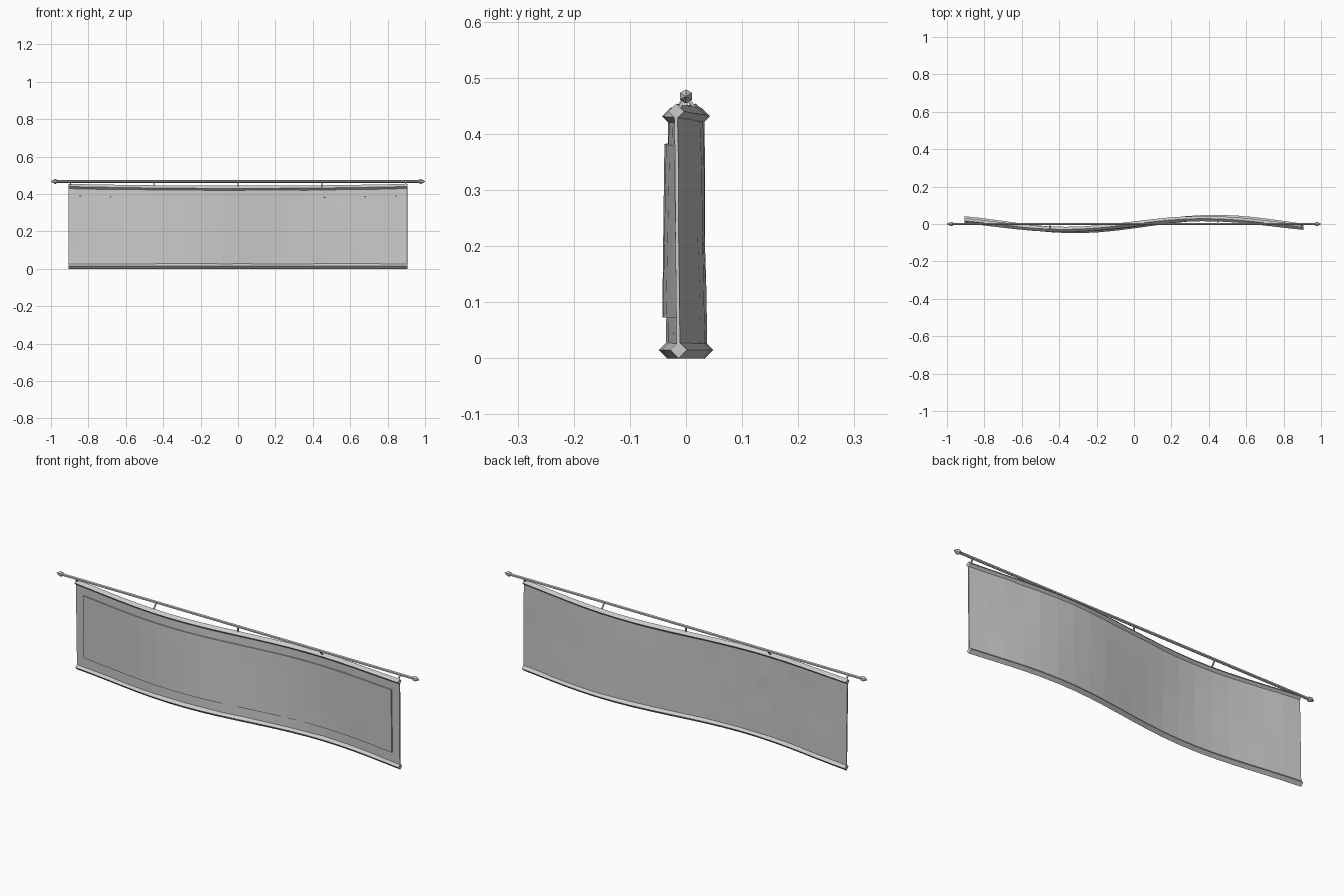
import bpy, bmesh, math, random
from mathutils import Vector

cube = bpy.data.objects.get("Cube")
if cube:
    bpy.data.objects.remove(cube, do_unlink=True)

random.seed(4)
HALF, TOP, POLE_Z = 0.905, 0.44, 0.467

grey = bpy.data.materials.new("light grey cloth")
grey.use_nodes = True
colour = (0.6, 0.6, 0.6, 1)
grey.diffuse_color = colour
grey.node_tree.nodes["Principled BSDF"].inputs["Base Color"].default_value = colour


def finish(name, bm):
    """Turn a bmesh into a named, flat-shaded object."""
    bmesh.ops.recalc_face_normals(bm, faces=bm.faces)
    mesh = bpy.data.meshes.new(name)
    bm.to_mesh(mesh)
    bm.free()
    mesh.materials.append(grey)
    obj = bpy.data.objects.new(name, mesh)
    bpy.context.collection.objects.link(obj)
    return obj


def top_edge(x):
    """Height of the sagging upper edge."""
    return TOP - 0.01 * (1 - (x / HALF) ** 2)


def wave(x, t):
    """Billow of the cloth; t runs from the bottom (0) to the top (1)."""
    size = 0.034 - 0.005 * t
    return size * math.sin(math.tau * x / 1.5 - 0.25 * (1 - t))


def sheet(name, half, low, high, columns, rows, offset, thick, ripple=0):
    """Wavy sheet between two height fractions, solid by a modifier."""
    bm = bmesh.new()
    grid = []
    for r in range(rows + 1):
        t = low + (high - low) * r / rows
        line = []
        for c in range(columns + 1):
            x = half * (2 * c / columns - 1)
            z = 0.015 + t * (top_edge(x) - 0.015)
            y = wave(x, t) + offset + random.uniform(-ripple, ripple)
            line.append(bm.verts.new((x, y, z)))
        grid.append(line)
    for a, b in zip(grid, grid[1:]):
        for c in range(columns):
            bm.faces.new((a[c], a[c + 1], b[c + 1], b[c]))
    obj = finish(name, bm)
    solid = obj.modifiers.new("thickness", "SOLIDIFY")
    solid.thickness = thick
    solid.offset = 0
    return obj


def tube(name, points, radii, sides, turn=0):
    """Sweep a regular polygon facing x along a run of points."""
    bm = bmesh.new()
    rings = []
    for p, r in zip(points, radii):
        ring = []
        for i in range(sides):
            a = math.tau * i / sides + turn
            ring.append(bm.verts.new(Vector(p) + Vector((0, r * math.cos(a), r * math.sin(a)))))
        rings.append(ring)
    for a, b in zip(rings, rings[1:]):
        for i in range(sides):
            j = (i + 1) % sides
            bm.faces.new((a[i], a[j], b[j], b[i]))
    bm.faces.new(rings[0])
    bm.faces.new(rings[-1])
    return finish(name, bm)


# Cloth and the raised panel on its front
sheet("banner_cloth", HALF, 0, 1, 20, 4, 0, 0.006, 0.0012)
sheet("front_panel", 0.86, 0.14, 0.88, 20, 4, -0.006, 0.006)

# Diamond-section hems along both long edges
stations = [HALF * (2 * i / 20 - 1) for i in range(21)]
tube("top_hem", [(x, wave(x, 1), top_edge(x)) for x in stations], [0.014] * 21, 4)
tube("bottom_hem", [(x, wave(x, 0), 0.015) for x in stations], [0.015] * 21, 4)

# Pole with pointed finials at both ends
tube("pole", [(-0.975, 0, POLE_Z), (0.975, 0, POLE_Z)], [0.007] * 2, 6, math.pi / 6)
for side, label in ((1, "left"), (-1, "right")):
    profile = [(0.965, 0.006), (0.973, 0.0125), (0.98, 0.0125), (1, 0.001)]
    tube(label + "_finial", [(side * x, 0, POLE_Z) for x, _ in profile],
         [r for _, r in profile], 6, math.pi / 6)

# Thin ties between the hem and the pole
for i, x in enumerate((-0.895, -0.45, 0, 0.45, 0.895)):
    bm = bmesh.new()
    ends = []
    for centre in ((x, wave(x, 1), top_edge(x)), (x, 0, POLE_Z)):
        ends.append([bm.verts.new(Vector(centre) + Vector((dx, dy, 0)))
                     for dx, dy in ((-0.003, -0.003), (0.003, -0.003),
                                    (0.003, 0.003), (-0.003, 0.003))])
    for k in range(4):
        m = (k + 1) % 4
        bm.faces.new((ends[0][k], ends[0][m], ends[1][m], ends[1][k]))
    bm.faces.new(ends[0])
    bm.faces.new(ends[1])
    finish("tie_%d" % (i + 1), bm)
